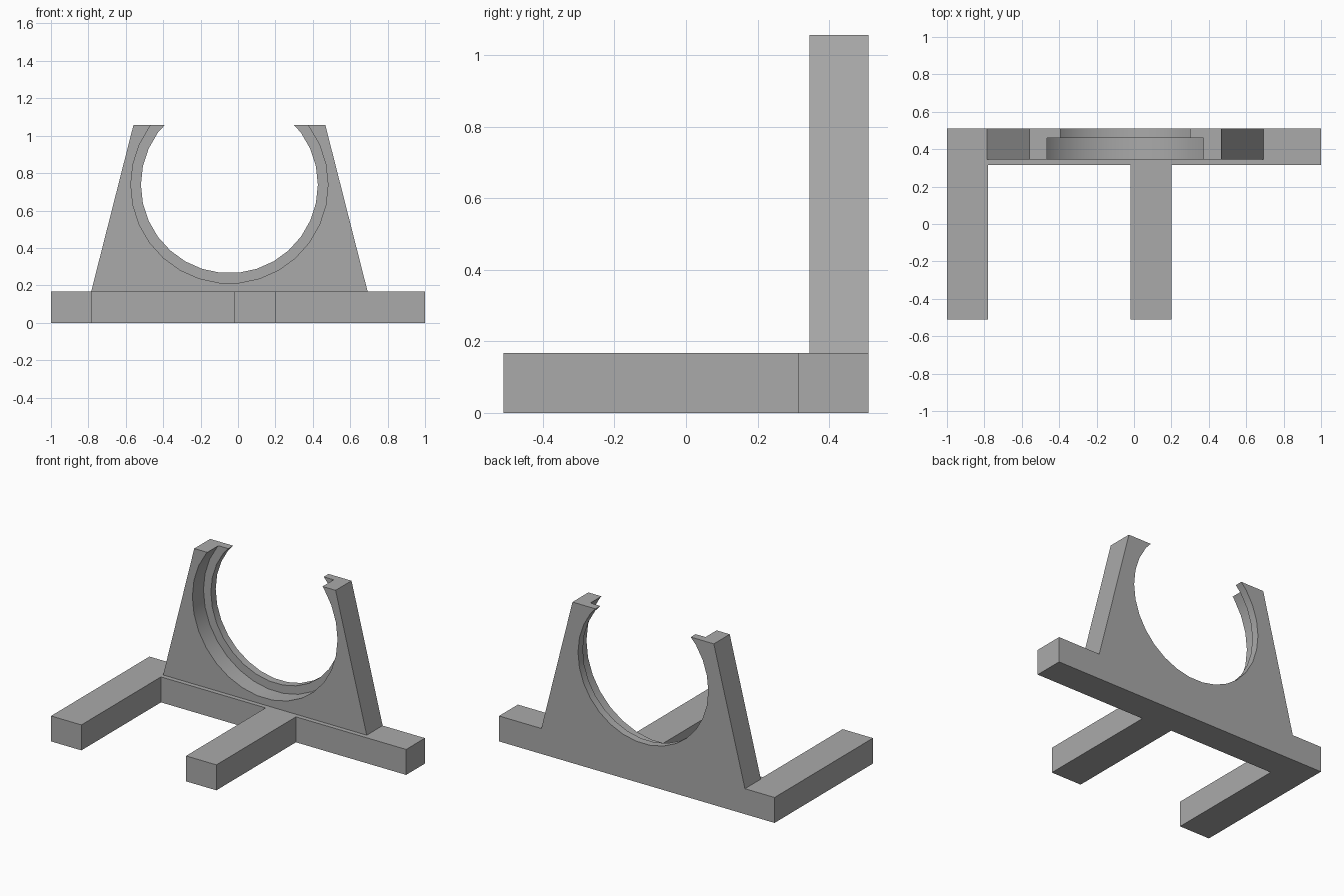
import bpy
import bmesh
import math
from mathutils import Matrix

cube = bpy.data.objects.get("Cube")
if cube:
    bpy.data.objects.remove(cube)

# One plain grey for the whole stand
grey = bpy.data.materials.new("plain grey")
grey.use_nodes = True
colour = (0.4, 0.4, 0.4, 1)
grey.diffuse_color = colour
grey.node_tree.nodes["Principled BSDF"].inputs["Base Color"].default_value = colour

BASE_TOP, TOP = 0.167, 1.057
FRONT, STEP, BACK = 0.345, 0.46, 0.51
CENTRE_X, CENTRE_Z = -0.046, 0.738


def add_object(name, bm):
    bmesh.ops.recalc_face_normals(bm, faces=bm.faces)
    mesh = bpy.data.meshes.new(name)
    bm.to_mesh(mesh)
    bm.free()
    mesh.materials.append(grey)
    obj = bpy.data.objects.new(name, mesh)
    bpy.context.collection.objects.link(obj)
    return obj


def extrude_profile(name, points, offset):
    bm = bmesh.new()
    face = bm.faces.new([bm.verts.new(p) for p in points])
    result = bmesh.ops.extrude_face_region(bm, geom=[face], use_keep_orig=True)
    verts = [v for v in result["geom"] if isinstance(v, bmesh.types.BMVert)]
    bmesh.ops.translate(bm, verts=verts, vec=offset)
    return add_object(name, bm)


def bore(name, radius, y0, y1):
    bm = bmesh.new()
    place = (Matrix.Translation((CENTRE_X, (y0 + y1) / 2, CENTRE_Z))
             @ Matrix.Rotation(math.pi / 2, 4, "X")
             @ Matrix.Rotation(math.pi / 2, 4, "Z"))
    bmesh.ops.create_cone(bm, cap_ends=True, segments=30, radius1=radius,
                          radius2=radius, depth=y1 - y0, matrix=place)
    obj = add_object(name, bm)
    obj.hide_render = True
    return obj


# Base: rear bar with two forward feet
plan = [(-1, BACK), (-1, -0.51), (-0.78, -0.51), (-0.78, 0.315),
        (-0.02, 0.315), (-0.02, -0.51), (0.2, -0.51), (0.2, 0.315),
        (1, 0.315), (1, BACK)]
extrude_profile("base", [(x, y, 0) for x, y in plan], (0, 0, BASE_TOP))

# Tapered upright plate
outline = [(-0.739, BASE_TOP), (0.739, BASE_TOP), (0.513, TOP), (-0.513, TOP)]
upright = extrude_profile("upright_cradle",
                          [(CENTRE_X + x, FRONT, z) for x, z in outline],
                          (0, BACK - FRONT, 0))

# Stepped round opening, wider at the front
cutters = [bore("opening_cutter", 0.473, 0.2, 0.7),
           bore("recess_cutter", 0.527, 0.2, STEP)]
for cutter in cutters:
    cut = upright.modifiers.new(cutter.name, "BOOLEAN")
    cut.operation = "DIFFERENCE"
    cut.solver = "EXACT"
    cut.object = cutter

bpy.ops.object.select_all(action="DESELECT")
bpy.context.view_layer.objects.active = upright
upright.select_set(True)
for name in [m.name for m in upright.modifiers]:
    bpy.ops.object.modifier_apply(modifier=name)
for cutter in cutters:
    bpy.data.objects.remove(cutter)
bpy.ops.object.shade_smooth_by_angle(angle=math.radians(30))
